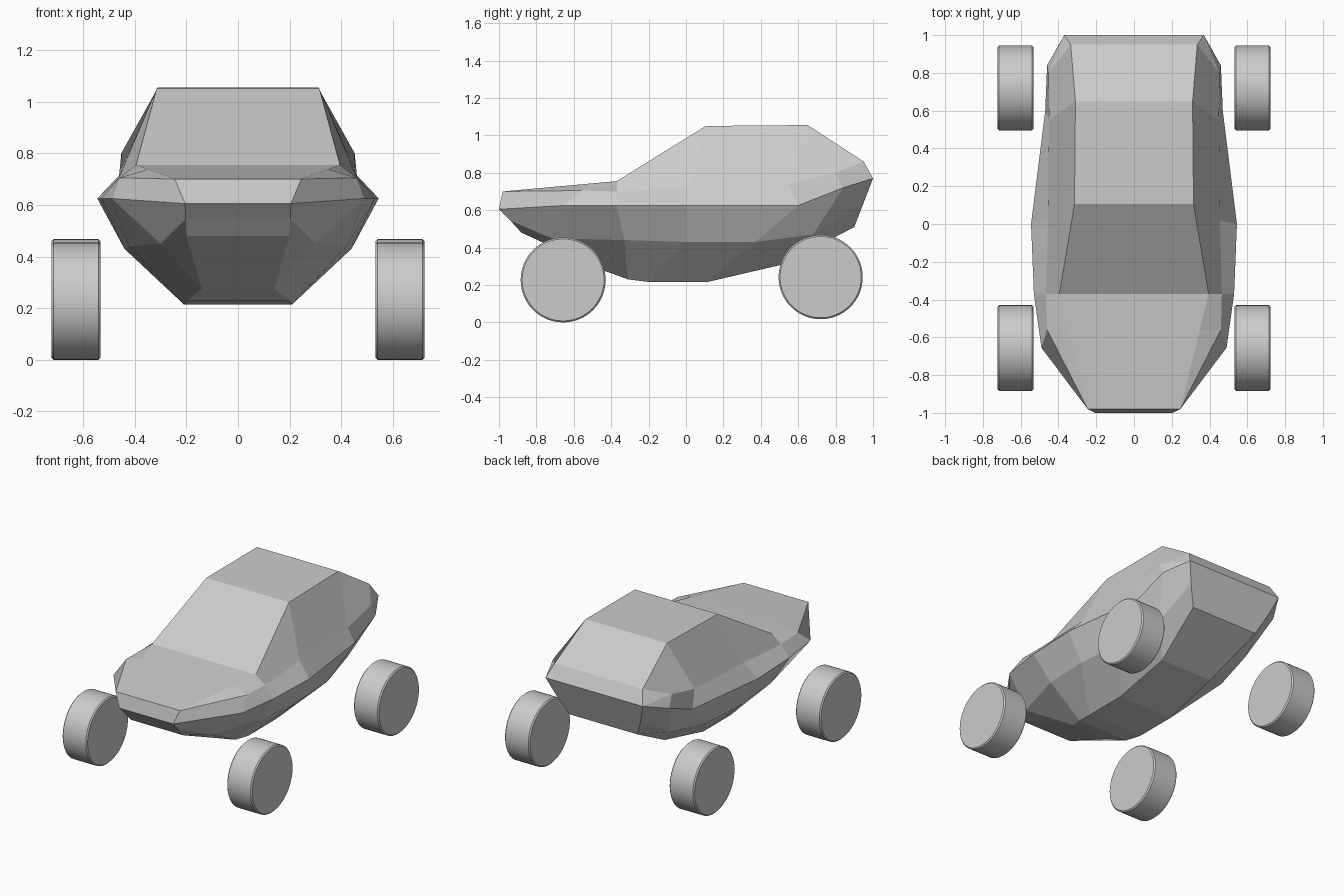
import bpy, bmesh, math

if "Cube" in bpy.data.objects:
    bpy.data.objects.remove(bpy.data.objects["Cube"])

# Half-sections from nose to tail: top edge, shoulder, belt line, chine, floor edge
SECTIONS = [
    [(.245, -.98, .70), (.245, -.98, .70), (.205, -1, .605), (.203, -.94, .545), (.20, -.88, .48)],
    [(.348, -.56, .738), (.46, -.56, .705), (.49, -.655, .625), (.30, -.72, .45), (.14, -.435, .275)],
    [(.395, -.37, .755), (.465, -.37, .70), (.53, -.37, .625), (.42, -.33, .44), (.195, -.31, .23)],
    [(.315, .105, 1.05), (.455, .02, .72), (.545, 0, .625), (.44, 0, .43), (.21, -.19, .215)],
    [(.31, .65, 1.055), (.45, .55, .74), (.47, .60, .625), (.42, .37, .43), (.21, .11, .215)],
    [(.335, .95, .86), (.452, .80, .80), (.46, .84, .72), (.36, .68, .47), (.20, .52, .31)],
    [(.37, 1, .77), (.37, 1, .77), (.37, 1, .77), (.32, .95, .64), (.26, .90, .51)],
]


def make_body():
    bm = bmesh.new()
    right = [[bm.verts.new(p) for p in s] for s in SECTIONS]
    left = [[bm.verts.new((-x, y, z)) for x, y, z in s] for s in SECTIONS]
    n = len(SECTIONS)
    for i in range(n - 1):
        # side panels
        for side in (right, left):
            for j in range(4):
                bm.faces.new((side[i][j], side[i + 1][j], side[i + 1][j + 1], side[i][j + 1]))
        # top and floor strips
        for j in (0, 4):
            bm.faces.new((left[i][j], right[i][j], right[i + 1][j], left[i + 1][j]))
    # nose and tail panels
    for i in (0, n - 1):
        for j in range(4):
            bm.faces.new((left[i][j], right[i][j], right[i][j + 1], left[i][j + 1]))
    bmesh.ops.remove_doubles(bm, verts=bm.verts, dist=.001)
    bmesh.ops.recalc_face_normals(bm, faces=bm.faces)
    mesh = bpy.data.meshes.new("car_body")
    bm.to_mesh(mesh)
    bm.free()
    bpy.context.collection.objects.link(bpy.data.objects.new("car_body", mesh))


def make_wheel(name, x, y, z, radius):
    bpy.ops.mesh.primitive_cylinder_add(vertices=64, radius=radius, depth=.19,
                                        location=(x, y, z), rotation=(0, math.pi / 2, 0))
    wheel = bpy.context.object
    wheel.name = name
    # narrow chamfer around both rims
    bevel = wheel.modifiers.new("rim_chamfer", 'BEVEL')
    bevel.width = .008
    bevel.segments = 1
    bevel.limit_method = 'ANGLE'
    bpy.ops.object.shade_smooth_by_angle(angle=math.radians(30))


make_body()
for side, sx in (("left", -1), ("right", 1)):
    make_wheel("front_wheel_" + side, sx * .627, -.657, .227, .227)
    make_wheel("rear_wheel_" + side, sx * .627, .72, .242, .225)
